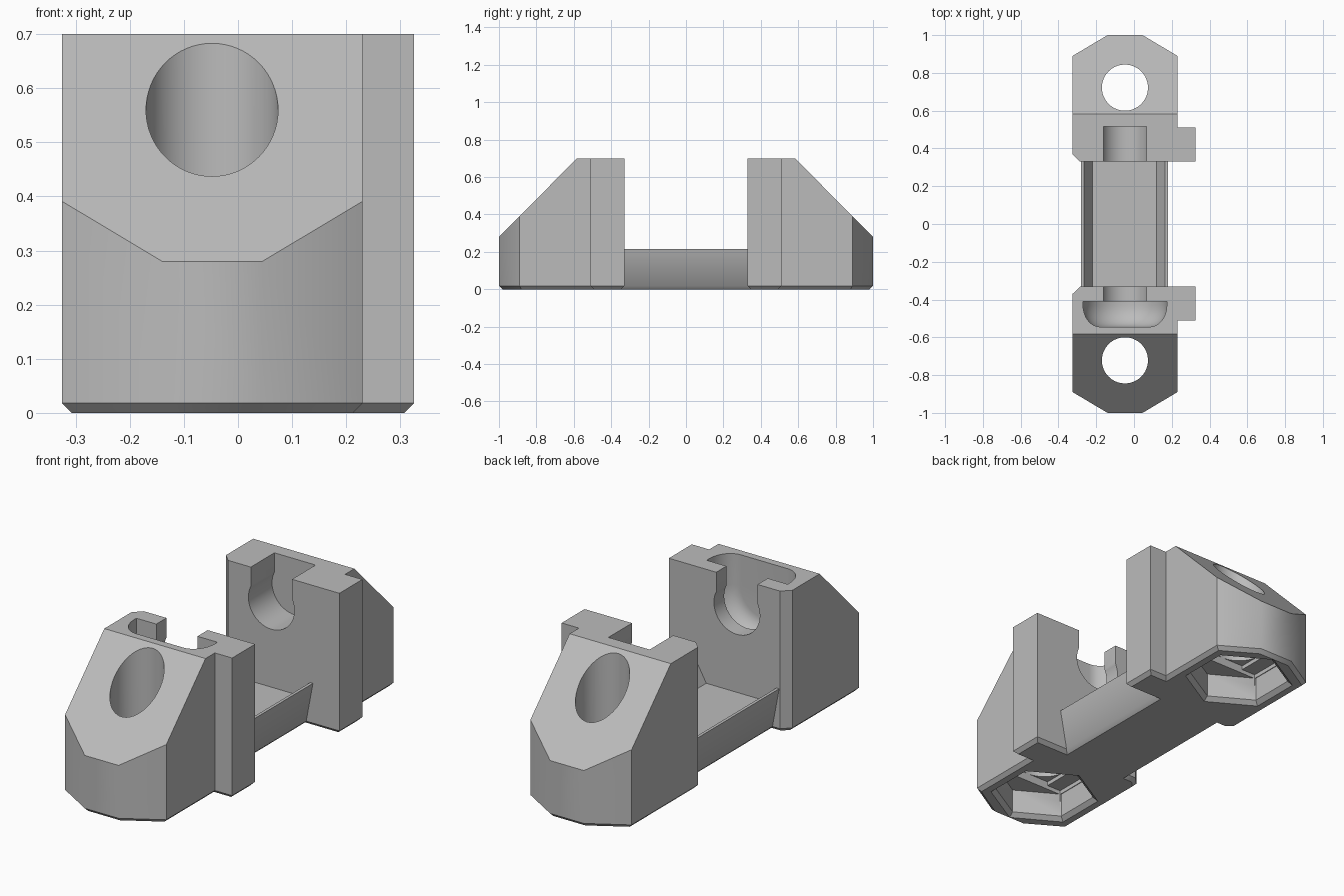
import bpy, bmesh, math
from mathutils import Vector

if "Cube" in bpy.data.objects:
    bpy.data.objects.remove(bpy.data.objects["Cube"])

CX = -0.048          # shared centre line of bolts and slots
NUT_Y = 0.722        # vertical bolt position
AXIS_Z = 0.548       # horizontal bolt axis height

grey = bpy.data.materials.new("plain_grey")
grey.diffuse_color = (0.5, 0.5, 0.5, 1)
grey.use_nodes = True
grey.node_tree.nodes["Principled BSDF"].inputs["Base Color"].default_value = grey.diffuse_color


def finish(name, bm, helper=True):
    bmesh.ops.recalc_face_normals(bm, faces=bm.faces[:])
    me = bpy.data.meshes.new(name)
    bm.to_mesh(me)
    bm.free()
    ob = bpy.data.objects.new(name, me)
    bpy.context.collection.objects.link(ob)
    me.materials.append(grey)
    ob.hide_render = helper
    return ob


def hull(name, pts, side=1):
    """Convex solid; side = -1 mirrors it to the front."""
    bm = bmesh.new()
    for x, y, z in pts:
        bm.verts.new((x, y * side, z))
    res = bmesh.ops.convex_hull(bm, input=bm.verts[:])
    junk = [v for v in bm.verts if not v.link_faces]
    bmesh.ops.delete(bm, geom=junk, context='VERTS')
    bmesh.ops.dissolve_limit(bm, angle_limit=0.005, verts=bm.verts[:], edges=bm.edges[:])
    return finish(name, bm)


def box(name, x, y, z, side=1):
    return hull(name, [(a, b, c) for a in x for b in y for c in z], side)


def ring(n, r, z, turn=0.0):
    """Horizontal polygon around the vertical bolt."""
    return [(CX + r * math.cos(turn + i * math.tau / n),
             NUT_Y + r * math.sin(turn + i * math.tau / n), z) for i in range(n)]


def disc(y, r, n=48):
    """Upright circle around the horizontal bolt axis."""
    return [(CX + r * math.cos(i * math.tau / n), y,
             AXIS_Z + r * math.sin(i * math.tau / n)) for i in range(n)]


def boolean(target, tool, op):
    m = target.modifiers.new(op, 'BOOLEAN')
    m.operation, m.object, m.solver = op, tool, 'EXACT'
    bpy.context.view_layer.update()
    dg = bpy.context.evaluated_depsgraph_get()
    me = bpy.data.meshes.new_from_object(target.evaluated_get(dg))
    target.modifiers.clear()
    target.data = me
    bpy.data.objects.remove(tool)


def inset(poly, d):
    """Mitred inward offset of a counter-clockwise outline."""
    out = []
    for i, p in enumerate(poly):
        a, b, c = Vector(poly[i - 1]), Vector(p), Vector(poly[(i + 1) % len(poly)])
        e1, e2 = (b - a).normalized(), (c - b).normalized()
        n1, n2 = Vector((-e1.y, e1.x)), Vector((-e2.y, e2.x))
        out.append(b + (n1 + n2) * (d / (1 + n1.dot(n2))))
    return out


OUTLINE = [(-0.285, 0.33), (0.325, 0.33), (0.325, 0.51), (0.23, 0.51), (0.23, 0.89),
           (0.045, 1.0), (-0.14, 1.0), (-0.325, 0.89), (-0.325, 0.37)]


def make_block(name, side):
    # end block: chamfered foot, outline walls, sloping outer top
    bm = bmesh.new()
    levels = [(inset(OUTLINE, 0.018), 0), (OUTLINE, 0.018), (OUTLINE, 0.7)]
    rings = [[bm.verts.new((p[0], p[1] * side, z)) for p in o] for o, z in levels]
    n = len(OUTLINE)
    for lo, hi in zip(rings, rings[1:]):
        for i in range(n):
            j = (i + 1) % n
            bm.faces.new((lo[i], lo[j], hi[j], hi[i]))
    bm.faces.new(rings[0])
    bm.faces.new(rings[-1])
    geom = bm.verts[:] + bm.edges[:] + bm.faces[:]
    bmesh.ops.bisect_plane(bm, geom=geom, plane_co=(0, 0.583 * side, 0.7),
                           plane_no=(0, 0.42 * side, 0.417), clear_outer=True)
    bmesh.ops.holes_fill(bm, edges=[e for e in bm.edges if e.is_boundary])
    block = finish(name, bm)

    # vertical bolt hole with hexagonal nut trap and stepped ceiling
    t = math.pi / 6
    r = 0.122
    cuts = [hull("bolt_hole", ring(64, r, -0.1) + ring(64, r, 0.9), side),
            hull("nut_trap", ring(6, 0.235, -0.1, t) + ring(6, 0.235, 0.14, t), side),
            hull("nut_chamfer", ring(6, 0.285, -0.022, t) + ring(6, 0.235, 0.02, t), side),
            box("ceiling_slot", (CX - 0.2, CX + 0.2), (NUT_Y - r, NUT_Y + r), (0.1, 0.16), side),
            box("ceiling_square", (CX - r, CX + r), (NUT_Y - r, NUT_Y + r), (0.1, 0.18), side)]

    # horizontal bolt seat: narrow entry above a round bed
    end = 0.515 if side > 0 else 0.42
    cuts += [hull("bolt_bed", disc(0.3, 0.126) + disc(end, 0.126), side),
             box("bolt_entry", (CX - 0.113, CX + 0.113), (0.3, end), (AXIS_Z, 0.8), side)]

    # domed head pocket, open upwards, in the front block only
    if side < 0:
        pts = disc(0.41, 0.222)
        for k in range(9):
            a = k / 8 * math.pi / 2
            pts += disc(0.43 + 0.115 * math.sin(a), 0.13 + 0.092 * math.cos(a))
        pts += [(x, y, z + 0.5) for x, y, z in pts]
        cuts.append(hull("head_pocket", pts, side))
    for c in cuts:
        boolean(block, c, 'DIFFERENCE')
    return block


# bridge: channel with drafted sides and a shallow trough
profile = [(-0.225, 0), (0.125, 0), (0.143, 0.018), (0.18, 0.215), (0.165, 0.215),
           (0.12, 0.135), (-0.22, 0.135), (-0.265, 0.215), (-0.28, 0.215), (-0.243, 0.018)]
bm = bmesh.new()
face = bm.faces.new([bm.verts.new((x, -0.36, z)) for x, z in profile])
ext = bmesh.ops.extrude_face_region(bm, geom=[face], use_keep_orig=True)
bmesh.ops.translate(bm, vec=(0, 0.72, 0),
                    verts=[g for g in ext["geom"] if isinstance(g, bmesh.types.BMVert)])
bracket = finish("clamp_bracket", bm, helper=False)

# join both end blocks to the bridge
for name, side in (("front_block", -1), ("back_block", 1)):
    boolean(bracket, make_block(name, side), 'UNION')

bpy.context.view_layer.objects.active = bracket
bracket.select_set(True)
bpy.ops.object.shade_smooth_by_angle(angle=math.radians(35))
